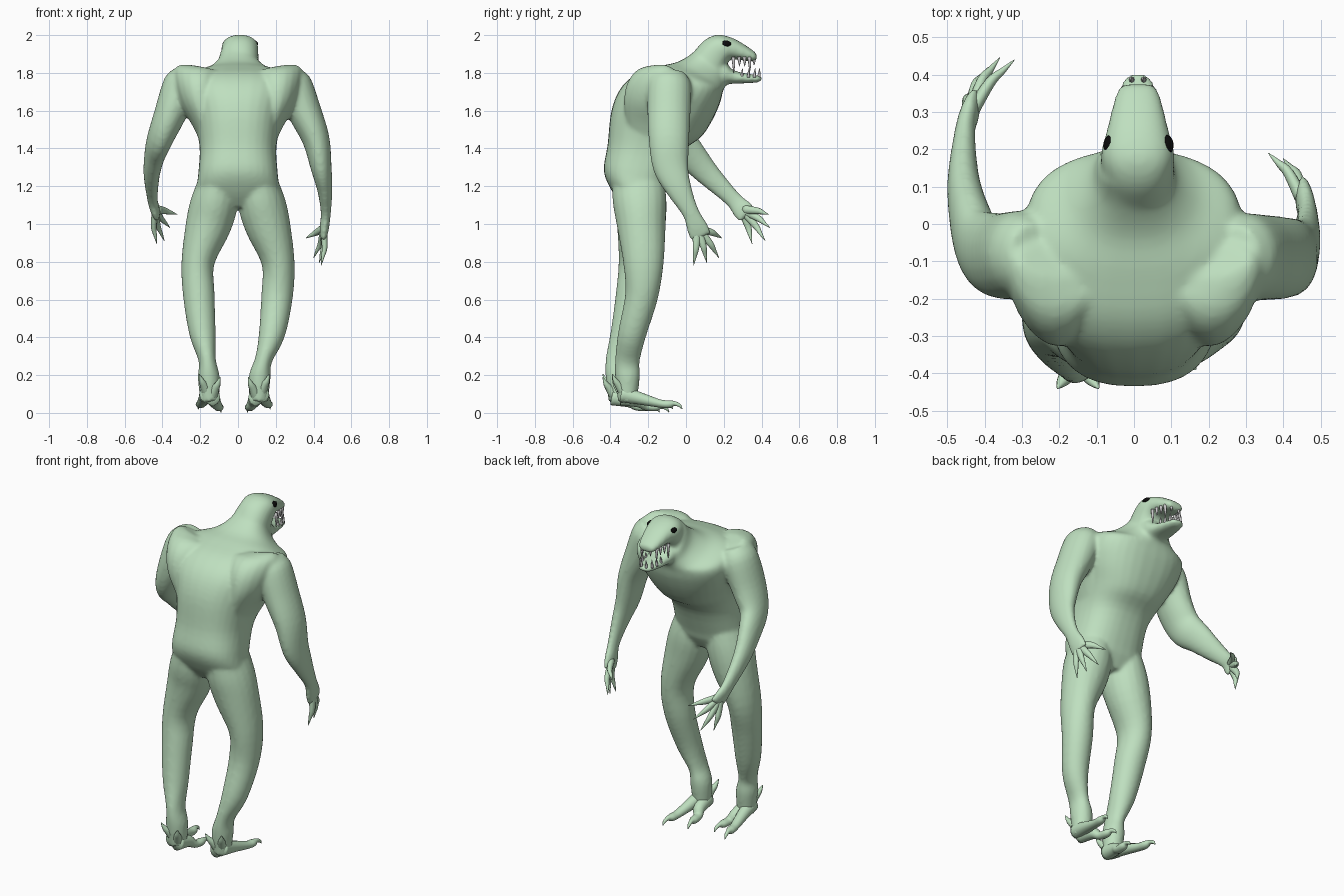
import bpy, bmesh, math
from mathutils import Vector


def material(name, rgb):
    m = bpy.data.materials.new(name)
    m.diffuse_color = (*rgb, 1)
    return m


SKIN = material("pale green skin", (0.52, 0.745, 0.525))
TOOTH = material("grey teeth", (0.58, 0.58, 0.58))
BLACK = material("black eyes", (0.003, 0.003, 0.003))


def spline(rows, steps):
    """Catmull-Rom through rows of numbers."""
    out, n = [], len(rows)
    for i in range(n - 1):
        p = [rows[max(0, min(n - 1, i + k))] for k in (-1, 0, 1, 2)]
        for s in range(steps):
            t = s / steps
            out.append([0.5 * (2 * b + (c - a) * t + (2 * a - 5 * b + 4 * c - d) * t * t
                               + (3 * b - a - 3 * c + d) * t ** 3) for a, b, c, d in zip(*p)])
    return out + [list(rows[-1])]


def skin_rings(bm, rings):
    loops = [[bm.verts.new(p) for p in r] for r in rings]
    n = len(loops[0])
    for a, b in zip(loops, loops[1:]):
        for i in range(n):
            bm.faces.new((a[i], a[(i + 1) % n], b[(i + 1) % n], b[i]))
    bm.faces.new(loops[0][::-1])
    bm.faces.new(loops[-1])


def tube(bm, rows, sides=20, steps=4):
    """Rows: x, y, z, half width, half depth."""
    rows = spline(rows, steps)
    pts = [Vector(r[:3]) for r in rows]
    rings = []
    for i, r in enumerate(rows):
        t = (pts[min(i + 1, len(pts) - 1)] - pts[max(i - 1, 0)]).normalized()
        u = (Vector((1, 0, 0)) - t * t.x).normalized()
        v = t.cross(u)
        rings.append([pts[i] + u * r[3] * math.cos(a) + v * r[4] * math.sin(a)
                      for a in (2 * math.pi * k / sides for k in range(sides))])
    skin_rings(bm, rings)


def side_loft(bm, rows, cx=0.0, sides=32, power=0.88):
    """Rows: back/top y, z, front/bottom y, z, half width."""
    rings = []
    for y0, z0, y1, z1, w in spline(rows, 4):
        ring = []
        for k in range(sides):
            c, s = (f(2 * math.pi * k / sides) for f in (math.cos, math.sin))
            c, s = (math.copysign(abs(q) ** power, q) for q in (c, s))
            ring.append(((cx + w * c), (y0 + y1) / 2 + (y1 - y0) / 2 * s,
                         (z0 + z1) / 2 + (z1 - z0) / 2 * s))
        rings.append(ring)
    skin_rings(bm, rings)


def finish(bm, name, mat):
    bmesh.ops.recalc_face_normals(bm, faces=bm.faces)
    me = bpy.data.meshes.new(name)
    bm.to_mesh(me)
    bm.free()
    me.materials.append(mat)
    for p in me.polygons:
        p.use_smooth = True
    ob = bpy.data.objects.new(name, me)
    bpy.context.collection.objects.link(ob)
    return ob


# hunched torso and neck
body = bmesh.new()
side_loft(body, [(-.33, 1.09, -.15, 1.09, .12), (-.39, 1.17, -.11, 1.16, .215),
                 (-.435, 1.28, -.09, 1.22, .212), (-.415, 1.42, -.02, 1.38, .203),
                 (-.395, 1.6, .08, 1.46, .23), (-.345, 1.72, .14, 1.55, .275),
                 (-.26, 1.795, .18, 1.64, .295), (-.14, 1.835, .195, 1.70, .27),
                 (-.04, 1.86, .205, 1.725, .175), (.04, 1.91, .215, 1.75, .115),
                 (.10, 1.97, .22, 1.79, .096)], power=.82)
# head with upper snout, and lower jaw
side_loft(body, [(.04, 1.91, .19, 1.76, .1), (.10, 1.975, .21, 1.82, .098),
                 (.17, 2.002, .225, 1.86, .097), (.25, 1.983, .25, 1.872, .083),
                 (.32, 1.943, .315, 1.864, .067), (.365, 1.91, .36, 1.86, .052),
                 (.376, 1.895, .373, 1.866, .035)], .01)
side_loft(body, [(.12, 1.86, .19, 1.725, .085), (.2, 1.86, .22, 1.738, .082),
                 (.25, 1.815, .25, 1.743, .07), (.32, 1.797, .32, 1.745, .057),
                 (.38, 1.787, .38, 1.75, .042), (.4, 1.78, .4, 1.76, .026)], .01)
# shoulder blades fill the corner between back and arm
for s in (-1, 1):
    tube(body, [(s * .2, -.1, 1.815, .11, .05), (s * .205, -.11, 1.79, .14, .11),
                (s * .21, -.135, 1.73, .13, .165), (s * .205, -.155, 1.65, .105, .175),
                (s * .18, -.17, 1.54, .065, .15), (s * .15, -.18, 1.42, .04, .1)])

# arms, each posed differently, running into flat palms
tube(body, [(.275, -.085, 1.805, .06, .08), (.295, -.088, 1.74, .095, .115),
            (.35, -.09, 1.6, .09, .115), (.412, -.09, 1.45, .073, .108),
            (.44, -.08, 1.3, .056, .095), (.46, -.035, 1.18, .04, .068),
            (.465, .025, 1.06, .027, .046), (.457, .06, .98, .025, .058),
            (.452, .08, .93, .018, .058)])
tube(body, [(-.275, -.08, 1.805, .06, .08), (-.3, -.08, 1.74, .095, .115),
            (-.36, -.085, 1.58, .085, .115), (-.41, -.06, 1.46, .07, .105),
            (-.44, .02, 1.37, .056, .085), (-.457, .12, 1.26, .043, .064),
            (-.453, .245, 1.135, .028, .046), (-.44, .295, 1.08, .025, .056),
            (-.427, .325, 1.045, .018, .056)])

# legs; the left lower leg stands a little further out and back
for s, dx, dy in ((1, 0, 0), (-1, .04, -.05)):
    tube(body, [(s * .1, -.26, 1.3, .08, .13), (s * .12, -.247, 1.14, .122, .143),
                (s * .155, -.237, 1.0, .122, .13), (s * .212, -.225 + dy * .5, .8, .088, .108),
                (s * .207, -.235 + dy, .62, .084, .088),
                (s * (.18 + dx * .2), -.285 + dy * .8, .42, .07, .075),
                (s * (.135 + dx * .7), -.31 + dy, .28, .046, .066),
                (s * (.115 + dx), -.31 + dy, .19, .058, .066),
                (s * (.11 + dx), -.31 + dy, .06, .05, .05)])
ob = finish(body, "body", SKIN)
r = ob.modifiers.new("blend", 'REMESH')
r.mode, r.voxel_size, r.use_smooth_shade = 'VOXEL', 0.01, True
m = ob.modifiers.new("soften", 'SMOOTH')
m.factor, m.iterations = 0.5, 9


# curved clawed fingers
def fingers(name, palm, ends):
    bm = bmesh.new()
    palm = Vector(palm)
    for tip in map(Vector, ends):
        root = palm + (tip - palm) * .08
        mid = palm + (tip - palm) * .55 + Vector((math.copysign(.012, palm.x), .004, .006))
        tube(bm, [(*root, .018, .024), (*mid, .0145, .018),
                  (*(mid + (tip - mid) * .5), .009, .01), (*tip, .001, .001)], 10)
    finish(bm, name, SKIN)


fingers("right_fingers", (.455, .06, .98),
        [(.44, .04, .78), (.43, .11, .795), (.40, .175, .82), (.36, .19, .925)])
fingers("left_fingers", (-.44, .295, 1.08),
        [(-.32, .44, 1.05), (-.36, .445, .98), (-.39, .42, .91), (-.43, .35, .895)])

# feet: two long clawed toes and two heel spurs
for name, s, dx, dy in (("right_foot", 1, 0, 0), ("left_foot", -1, .04, -.05)):
    bm = bmesh.new()
    cx, cy = .11 + dx, -.31 + dy
    for side, reach in ((-1, -.05), (1, .02)):
        def pt(x, y, z, a, b):
            return (s * (cx + side * x), cy + y, z + side * .008 - .008, a, b)
        tube(bm, [pt(.015, -.03, .1, .04, .045), pt(.025, .06, .078, .034, .034),
                  pt(.043, .15 + reach, .05, .026, .022), pt(.05, .2 + reach, .046, .024, .021),
                  pt(.054, .228 + reach, .05, .013, .013), pt(.058, .255 + reach, .04, .009, .009),
                  pt(.06, .27 + reach, .02, .002, .002)], 14)
        tube(bm, [pt(.015, -.02, .11, .03, .03), pt(.03, -.045, .145, .022, .022),
                  pt(.043, -.064, .17, .015, .014), pt(.055, -.08, .205, .002, .002)], 10)
    finish(bm, name, SKIN)

# teeth along both jaws
bm = bmesh.new()
for s in (-1, 1):
    for y, x, n in ((.25, .068, .08), (.28, .064, .045), (.308, .057, .045),
                    (.335, .05, .075), (.358, .026, .04)):
        X = .01 + s * x
        tube(bm, [(X, y, 1.885, .009, .01), (X, y + .003, 1.885 - n * .6, .006, .007),
                  (X, y + .002, 1.88 - n, .001, .001)], 8, 2)
    for y, x in ((.295, .05), (.33, .046), (.362, .038), (.386, .016)):
        X = .01 + s * x
        tube(bm, [(X, y, 1.775, .008, .009), (X, y + .002, 1.8, .006, .006),
                  (X, y + .004, 1.825, .001, .001)], 8, 2)
finish(bm, "teeth", TOOTH)

# eyes
bm = bmesh.new()
for s in (-1, 1):
    e = bmesh.ops.create_uvsphere(bm, u_segments=20, v_segments=12, radius=1)["verts"]
    bmesh.ops.scale(bm, vec=(.02, .028, .019), verts=e)
    bmesh.ops.translate(bm, vec=(.012 + s * .074, .211, 1.953), verts=e)
finish(bm, "eyes", BLACK)
